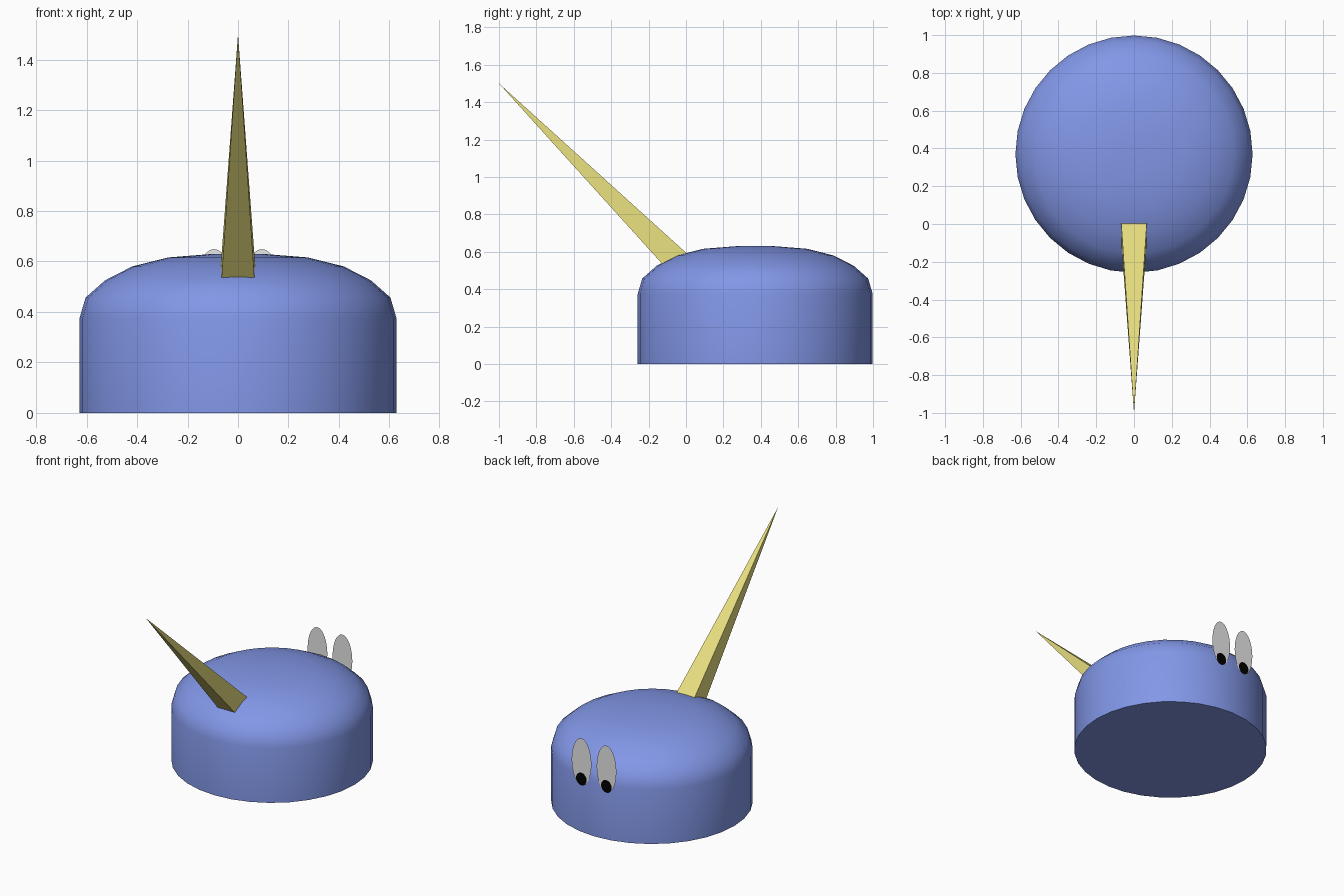
import bpy, bmesh, math
from mathutils import Matrix, Vector

if "Cube" in bpy.data.objects:
    bpy.data.objects.remove(bpy.data.objects["Cube"], do_unlink=True)


def material(name, rgb):
    mat = bpy.data.materials.new(name)
    mat.use_nodes = True
    mat.diffuse_color = (*rgb, 1)
    mat.node_tree.nodes["Principled BSDF"].inputs["Base Color"].default_value = (*rgb, 1)
    return mat


def add_object(name, bm, mat):
    mesh = bpy.data.meshes.new(name)
    bm.to_mesh(mesh)
    bm.free()
    mesh.materials.append(mat)
    obj = bpy.data.objects.new(name, mesh)
    bpy.context.collection.objects.link(obj)
    return obj


def disc(name, x, y, z, half_width, half_height, mat):
    """Flat upright ellipse facing the back."""
    bm = bmesh.new()
    bmesh.ops.create_circle(bm, cap_ends=True, segments=32, radius=1)
    bmesh.ops.transform(bm, verts=bm.verts, matrix=(
        Matrix.Translation((x, y, z))
        @ Matrix.Diagonal((half_width, 1, half_height, 1))
        @ Matrix.Rotation(-math.pi / 2, 4, "X")))
    return add_object(name, bm, mat)


blue = material("body blue", (0.223, 0.309, 0.8))
yellow = material("horn yellow", (0.8, 0.73, 0.21))
white = material("eye white", (0.8, 0.8, 0.8))
black = material("pupil black", (0.0, 0.0, 0.0))

# Domed round body, lathed from a profile
profile = [(0, 0), (0.628, 0), (0.628, 0.375), (0.604, 0.457), (0.527, 0.525),
           (0.42, 0.58), (0.277, 0.616), (0.1, 0.63), (0, 0.63)]
bm = bmesh.new()
points = [bm.verts.new((0, r, z)) for r, z in profile]
edges = [bm.edges.new(pair) for pair in zip(points, points[1:])]
bmesh.ops.spin(bm, geom=points + edges, cent=(0, 0, 0), axis=(0, 0, 1),
               angle=math.tau, steps=32, use_merge=True)
bmesh.ops.remove_doubles(bm, verts=bm.verts, dist=0.0001)
bmesh.ops.recalc_face_normals(bm, faces=bm.faces)
body = add_object("body", bm, blue)
body.location.y = 0.37
bpy.ops.object.select_all(action="DESELECT")
body.select_set(True)
bpy.context.view_layer.objects.active = body
bpy.ops.object.shade_smooth_by_angle(angle=math.radians(60))

# Long square spike leaning forward, with its base sunk into the body
tip, base = Vector((0, -1, 1.5)), Vector((0, 0.06, 0.44))
bm = bmesh.new()
bmesh.ops.create_cone(bm, cap_ends=True, segments=4, radius1=0.075 * math.sqrt(2),
                      radius2=0, depth=(tip - base).length)
bmesh.ops.remove_doubles(bm, verts=bm.verts, dist=0.0001)
corner = max(bm.verts, key=lambda v: v.co.x - v.co.z).co
square_up = math.pi / 4 - math.atan2(corner.y, corner.x)
bmesh.ops.transform(bm, verts=bm.verts, matrix=(
    Matrix.Translation((tip + base) / 2)
    @ Matrix.Rotation(math.pi / 4, 4, "X")
    @ Matrix.Rotation(square_up, 4, "Z")))
add_object("horn", bm, yellow)

# Pair of flat oval eyes with round pupils at the back
for side, x in (("left", 0.095), ("right", -0.095)):
    disc(side + "_eye", x, 0.999, 0.487, 0.075, 0.162, white)
    disc(side + "_pupil", x, 1.001, 0.37, 0.04, 0.043, black)
